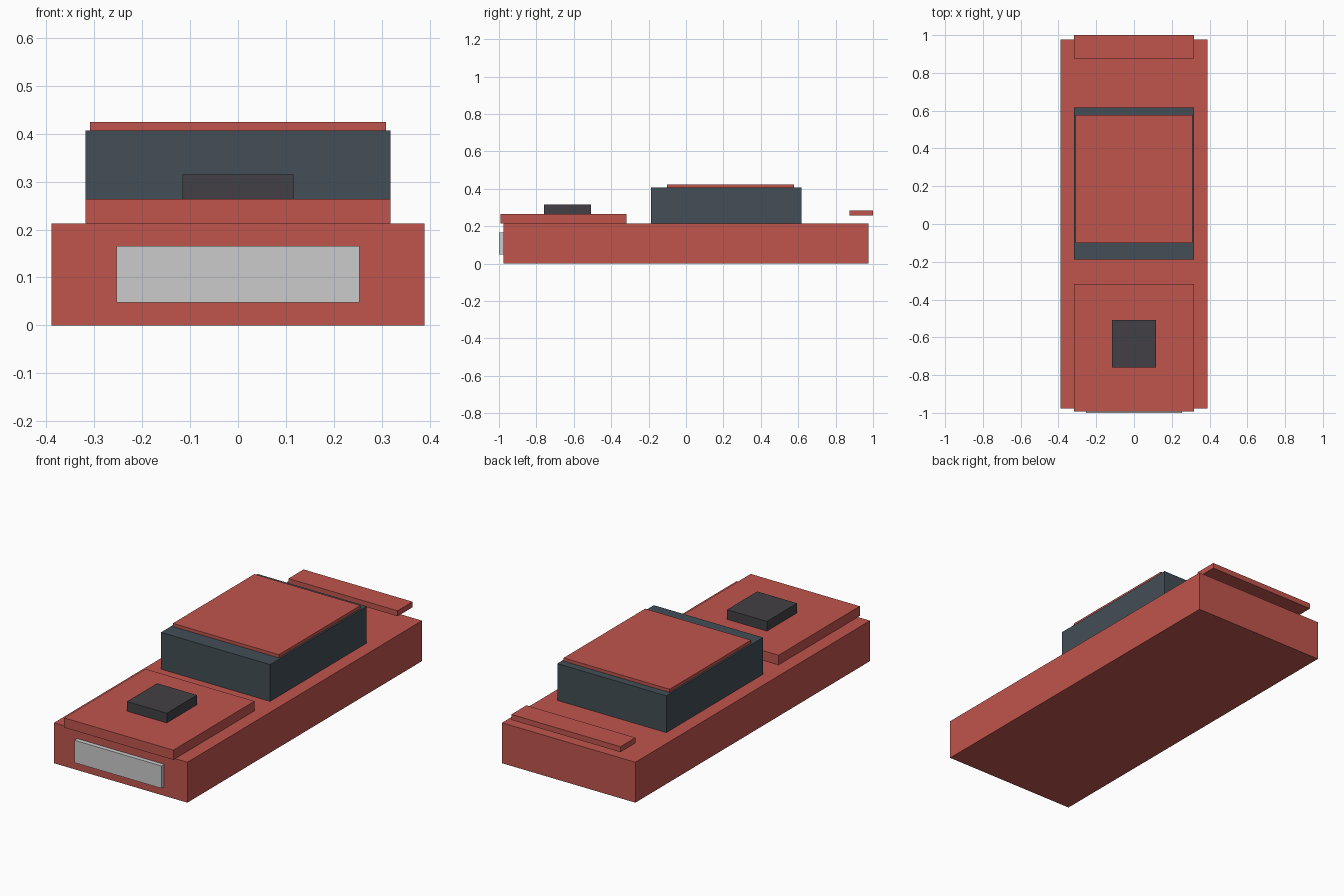
import bpy

if "Cube" in bpy.data.objects:
    bpy.data.objects.remove(bpy.data.objects["Cube"])


def material(name, rgb):
    m = bpy.data.materials.new(name)
    m.diffuse_color = (*rgb, 1.0)
    m.use_nodes = True
    m.node_tree.nodes["Principled BSDF"].inputs["Base Color"].default_value = m.diffuse_color
    return m


red = material("red_paint", (0.53, 0.09, 0.075))
glass = material("dark_glass", (0.055, 0.077, 0.092))
black = material("black_trim", (0.055, 0.051, 0.058))


def box(name, half_width, y0, y1, z0, z1, mat=None):
    """Box centred on x = 0, given by its extents."""
    bpy.ops.mesh.primitive_cube_add(size=1, location=(0, (y0 + y1) / 2, (z0 + z1) / 2))
    ob = bpy.context.object
    ob.name = name
    ob.scale = (2 * half_width, y1 - y0, z1 - z0)
    bpy.ops.object.transform_apply(location=False, rotation=False, scale=True)
    if mat:
        ob.data.materials.append(mat)
    return ob


# Lower car body
box("body", 0.389, -0.977, 0.977, 0.0, 0.213, red)

# Raised hood with air scoop
box("hood", 0.318, -0.993, -0.317, 0.213, 0.264, red)
box("hood_scoop", 0.116, -0.759, -0.508, 0.264, 0.315, black)

# Glass cabin and roof panel
box("cabin", 0.318, -0.187, 0.618, 0.213, 0.407, glass)
box("roof", 0.309, -0.101, 0.578, 0.407, 0.424, red)

# Front grille, set into the nose
box("grille", 0.254, -1.0, -0.96, 0.048, 0.166)

# Rear spoiler, raised above the tail
box("spoiler", 0.318, 0.875, 1.0, 0.256, 0.285, red)
